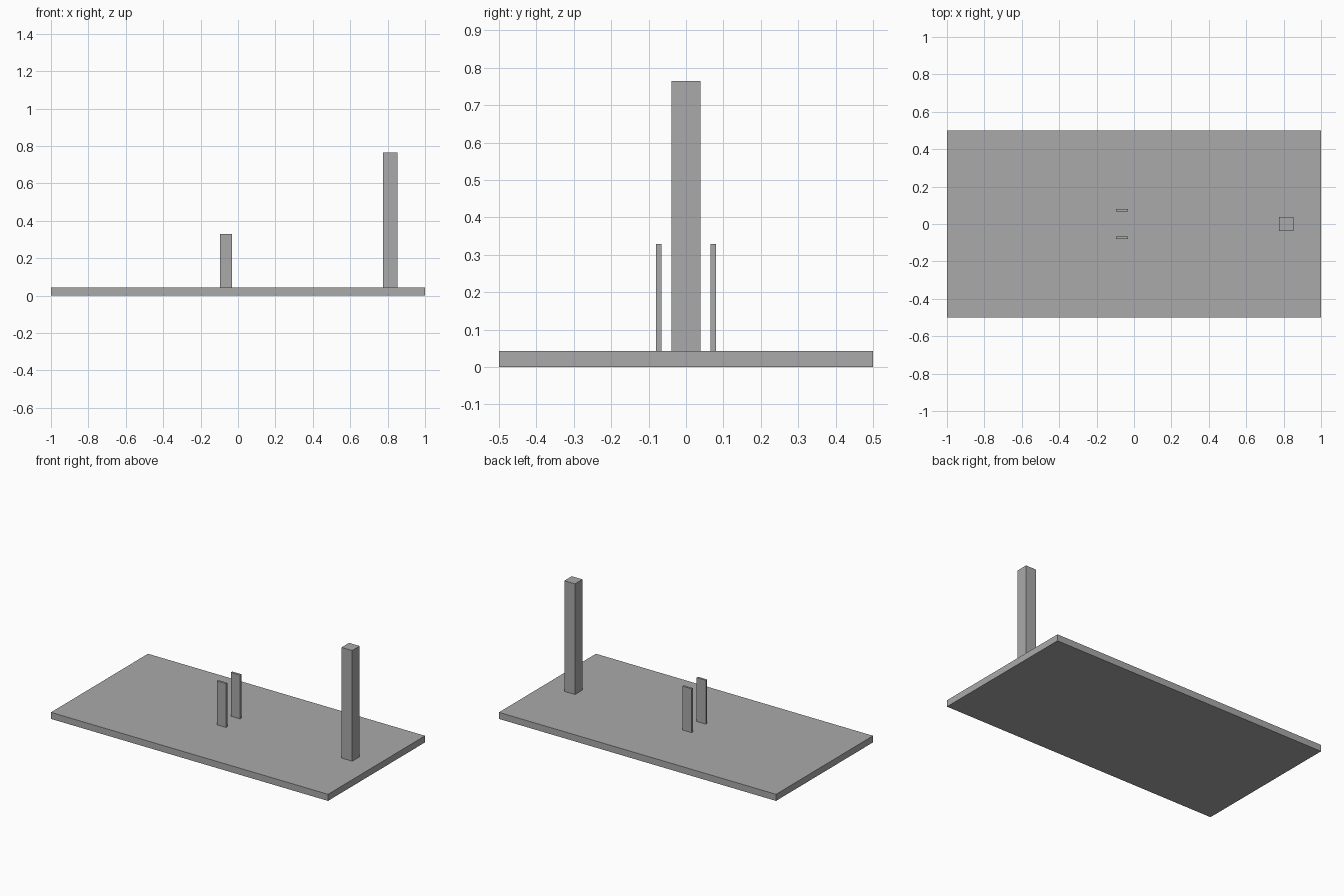
import bpy

# Remove the default cube
cube = bpy.data.objects.get("Cube")
if cube:
    bpy.data.objects.remove(cube, do_unlink=True)

# Single matte grey
grey = bpy.data.materials.new("plain_grey")
grey.use_nodes = True
colour = (0.4, 0.4, 0.4, 1)
grey.diffuse_color = colour
grey.node_tree.nodes["Principled BSDF"].inputs["Base Color"].default_value = colour


def box(name, x, y, z, size):
    """Box standing on height z, centred on x and y."""
    bpy.ops.mesh.primitive_cube_add(size=1, location=(x, y, z + size[2] / 2))
    ob = bpy.context.object
    ob.name = name
    ob.scale = size
    bpy.ops.object.transform_apply(location=False, rotation=False, scale=True)
    ob.data.materials.append(grey)
    return ob


BASE_TOP = 0.043

# Flat rectangular base
box("base_board", 0, 0, 0, (2, 1, BASE_TOP))

# Tall square post near the left end
box("tall_post", 0.813, 0, BASE_TOP, (0.077, 0.077, 0.722))

# Pair of thin upright plates near the middle
for side, name in ((-1, "front_plate"), (1, "back_plate")):
    box(name, -0.064, side * 0.073, BASE_TOP, (0.066, 0.014, 0.286))
